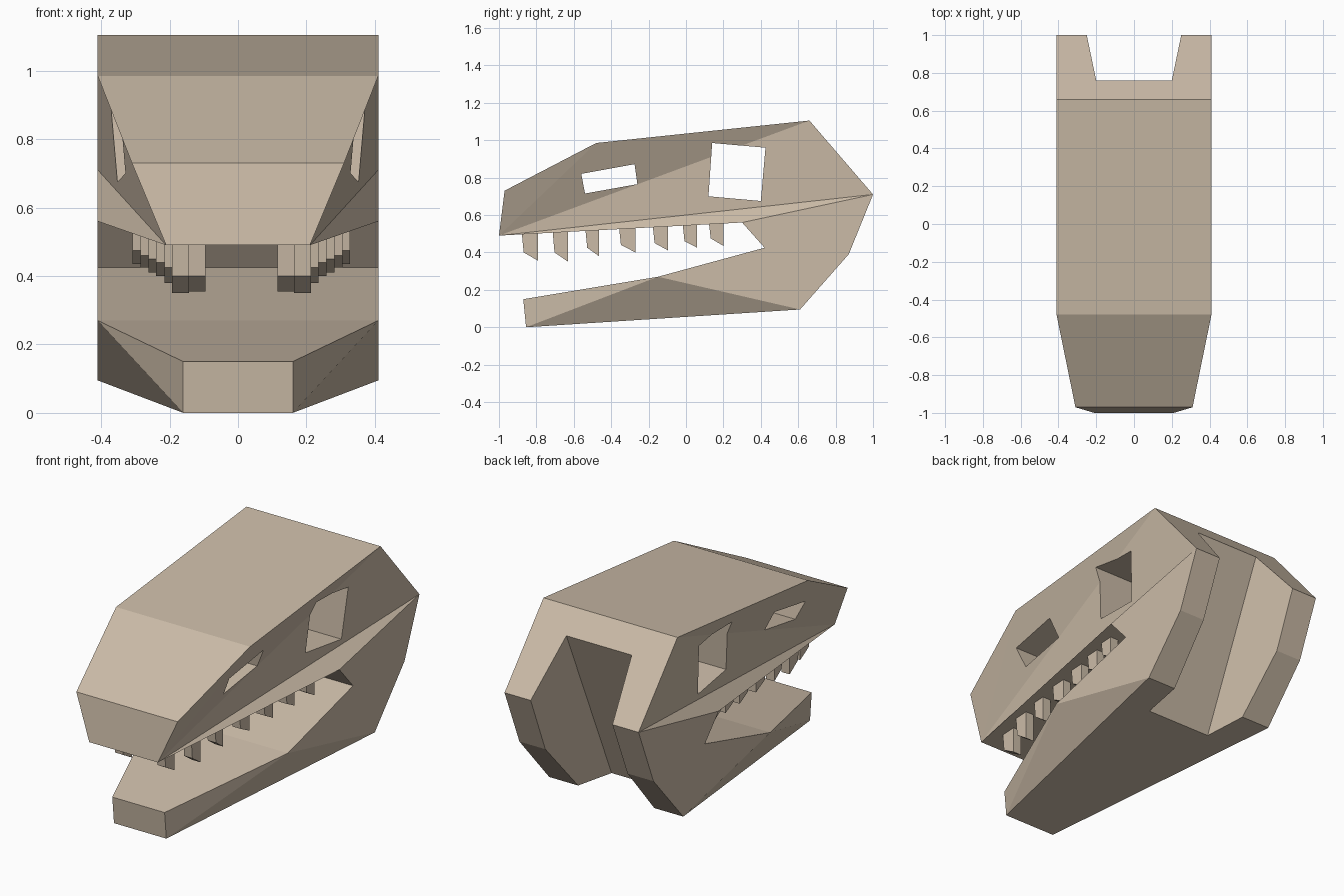
import bpy, bmesh

if "Cube" in bpy.data.objects:
    bpy.data.objects.remove(bpy.data.objects["Cube"])

bone = bpy.data.materials.new("bone")
bone.diffuse_color = (0.60, 0.50, 0.39, 1)
bone.use_nodes = True
bone.node_tree.nodes["Principled BSDF"].inputs["Base Color"].default_value = bone.diffuse_color


def make_object(name, bm):
    bmesh.ops.recalc_face_normals(bm, faces=bm.faces)
    mesh = bpy.data.meshes.new(name)
    bm.to_mesh(mesh)
    bm.free()
    mesh.materials.append(bone)
    obj = bpy.data.objects.new(name, mesh)
    bpy.context.collection.objects.link(obj)
    return obj


def side_prism(bm, points, sides=None):
    """points: (y, z, x_left, x_right); sides: face indices closing each end."""
    n = len(points)
    left = [bm.verts.new((p[2], p[0], p[1])) for p in points]
    right = [bm.verts.new((p[3], p[0], p[1])) for p in points]
    for i in range(n):
        j = (i + 1) % n
        bm.faces.new((left[i], left[j], right[j], right[i]))
    for face in sides or [range(n)]:
        bm.faces.new([left[i] for i in face][::-1])
        bm.faces.new([right[i] for i in face])


def prism_object(name, profile, sides=None):
    bm = bmesh.new()
    side_prism(bm, [(y, z, -x, x) for y, z, x in profile], sides)
    return make_object(name, bm)


# Skull and jaw: side profile (y, z, half width), tapering at snout and chin
W = 0.41
profile = [(-1, .49, .21), (-.97, .73, .31), (-.48, .985, W), (.66, 1.105, W),
           (1, .71, W), (.87, .39, W), (.61, .095, W), (-.855, 0, .16),
           (-.87, .15, .16), (-.15, .27, W), (.42, .425, W), (.30, .56, W)]
sides = [(0, 1, 2), (0, 2, 3), (0, 3, 4), (0, 4, 11),
         (4, 5, 6, 9, 10, 11), (6, 7, 9), (7, 8, 9)]
skull = prism_object("skull_and_jaw", profile, sides)

# Openings: eye socket, nostril, and the notch at the back
cutters = [
    prism_object("eye_socket_cutter",
                 [(.14, .985, .6), (.425, .96, .6), (.40, .675, .6), (.12, .70, .6)]),
    prism_object("nostril_cutter",
                 [(-.56, .82, .6), (-.275, .872, .6), (-.26, .765, .6), (-.54, .715, .6)]),
]


def notch_y(z):
    return .365 + (z - .08) * (.76 - .365) / (.99 - .08)


lo, hi = -.3, 1.4
cutters.append(prism_object("back_notch_cutter", [
    (notch_y(lo), lo, .20), (notch_y(hi), hi, .20),
    (notch_y(hi) + .72, hi, .30), (notch_y(lo) + .72, lo, .30)]))

for cutter in cutters:
    cutter.hide_render = True
    mod = skull.modifiers.new(cutter.name, 'BOOLEAN')
    mod.operation = 'DIFFERENCE'
    mod.solver = 'EXACT'
    mod.object = cutter

# Bake the openings, then drop the cutters
deps = bpy.context.evaluated_depsgraph_get()
baked = bpy.data.meshes.new_from_object(skull.evaluated_get(deps))
skull.modifiers.clear()
skull.data = baked
for cutter in cutters:
    bpy.data.objects.remove(cutter)

# Upper teeth: (front y, length, front tip z, back tip z, centre x)
teeth = [(-.88, .09, .40, .355, .13), (-.715, .085, .40, .35, .178),
         (-.54, .075, .425, .38, .20), (-.36, .09, .44, .40, .224),
         (-.18, .085, .45, .41, .247), (-.02, .08, .46, .425, .27),
         (.12, .08, .475, .435, .293)]
bm = bmesh.new()
for y, length, z_front, z_back, x in teeth:
    root = .52 + .0538 * (y + 1)
    for s in (-1, 1):
        c = s * x + .01
        side_prism(bm, [(yy, zz, c - .025, c + .025) for yy, zz in (
            (y, root), (y + .012, z_front), (y + length, z_back), (y + length, root))])
make_object("upper_teeth", bm)
